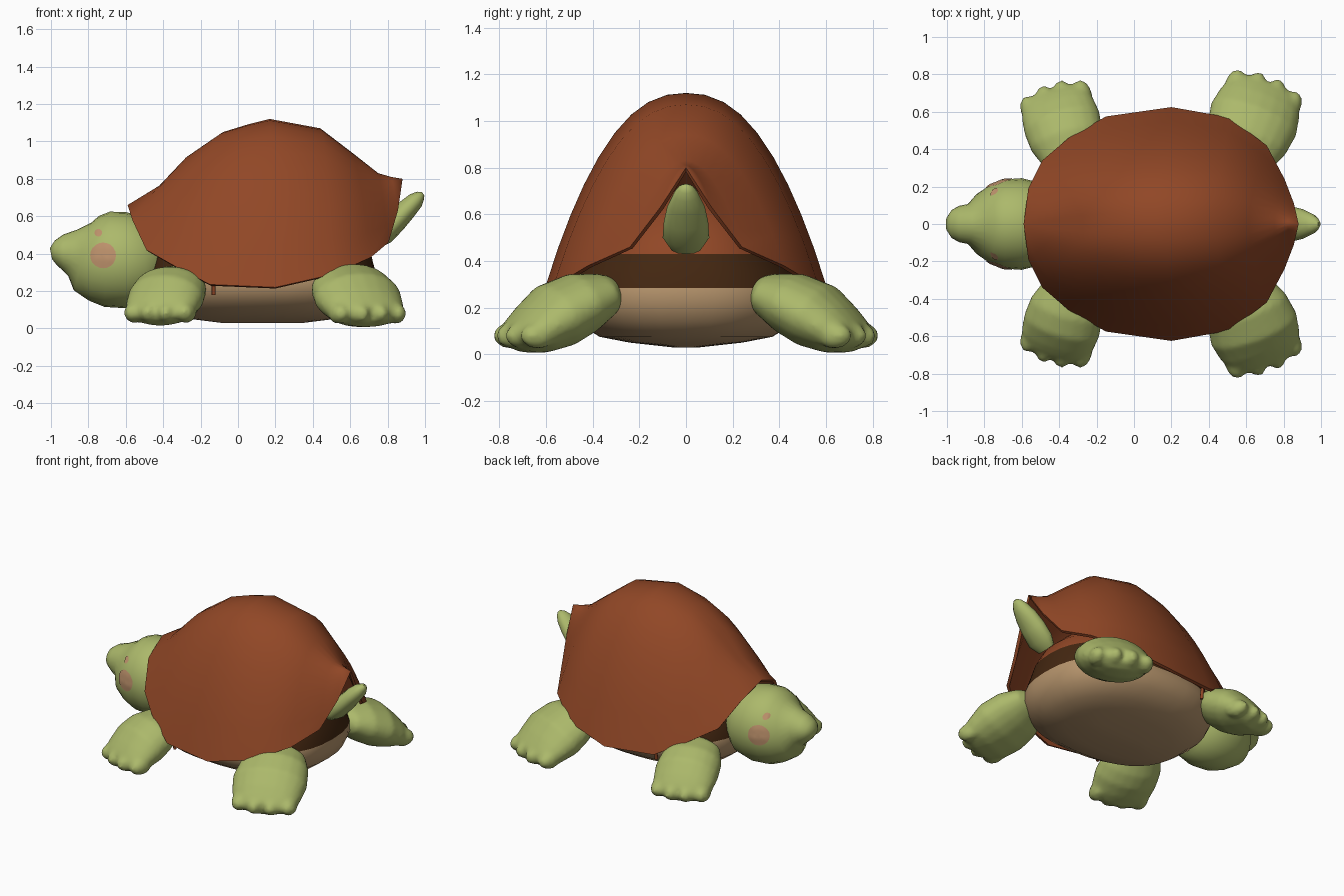
import bpy, bmesh, math
from mathutils import Vector
from mathutils.bvhtree import BVHTree

if "Cube" in bpy.data.objects:
    bpy.data.objects.remove(bpy.data.objects["Cube"])


def material(name, r, g, b):
    m = bpy.data.materials.new(name)
    m.diffuse_color = [((c / 255 + 0.055) / 1.055) ** 2.4 for c in (r, g, b)] + [1]
    m.use_nodes = True
    m.node_tree.nodes["Principled BSDF"].inputs["Base Color"].default_value = m.diffuse_color
    return m


GREEN = material("skin green", 172, 185, 107)
RUST = material("shell rust", 145, 71, 38)
TAN = material("belly tan", 182, 148, 108)
DARK = material("inner dark brown", 68, 39, 17)
PINK = material("cheek pink", 190, 146, 108)


def smooth(ob, angle=50):
    bpy.ops.object.select_all(action='DESELECT')
    ob.select_set(True)
    bpy.context.view_layer.objects.active = ob
    bpy.ops.object.shade_smooth_by_angle(angle=math.radians(angle))


def finish(bm, name, mats):
    """Turn a bmesh into a named, smooth-shaded object."""
    mesh = bpy.data.meshes.new(name)
    bm.to_mesh(mesh)
    bm.free()
    ob = bpy.data.objects.new(name, mesh)
    bpy.context.collection.objects.link(ob)
    for m in mats:
        mesh.materials.append(m)
    smooth(ob)
    return ob


def bridge(bm, rings, cap=True):
    """Skin a list of closed vertex rings."""
    n = len(rings[0])
    for a, b in zip(rings, rings[1:]):
        for j in range(n):
            k = (j + 1) % n
            bm.faces.new((a[j], a[k], b[k], b[j]))
    if cap:
        bm.faces.new(rings[0])
        bm.faces.new(rings[-1])
    bmesh.ops.recalc_face_normals(bm, faces=bm.faces)


def loft(sections, side, n=16):
    """Elliptic sections (centre, half width, half height) along a path."""
    bm = bmesh.new()
    pts = [Vector(s[0]) for s in sections]
    side = Vector(side).normalized()
    rings = []
    for i, (_, w, h) in enumerate(sections):
        tangent = pts[min(i + 1, len(pts) - 1)] - pts[max(i - 1, 0)]
        up = side.cross(tangent).normalized()
        rings.append([bm.verts.new(pts[i] + side * w * math.cos(t) + up * h * math.sin(t))
                      for t in (2 * math.pi * j / n for j in range(n))])
    bridge(bm, rings)
    return bm


# Shell: ridge (x, z) and rim (x, y, z) for each station from front to back
STATIONS = [
    ((-.59, .66), (-.59, 0, .66)),
    ((-.41, .77), (-.565, .19, .58)),
    ((-.27, .92), (-.49, .34, .42)),
    ((-.08, 1.05), (-.35, .46, .34)),
    ((.05, 1.09), (-.15, .575, .235)),
    ((.17, 1.12), (.20, .625, .22)),
    ((.44, 1.07), (.51, .57, .29)),
    ((.61, .94), (.71, .42, .38)),
    ((.75, .83), (.805, .24, .46)),
    ((.82, .81), (.855, .11, .63)),
    ((.88, .80), (.88, 0, .80)),
]
STEPS = (0, .13, .26, .375, .49, .6, .7, .79, .88, 1)
SPAN = [-s for s in STEPS[:0:-1]] + list(STEPS)
bm = bmesh.new()
grid = []
for i, ((rx, rz), (ex, ey, ez)) in enumerate(STATIONS):
    p = 1.25 + 1.07 * max(0, math.sin(math.pi * i / (len(STATIONS) - 1))) ** .6
    row = []
    for s in SPAN:
        a = abs(s)
        row.append(bm.verts.new((rx + (ex - rx) * a ** 1.5, ey * s, rz + (ez - rz) * a ** p)))
    grid.append(row)
for a, b in zip(grid, grid[1:]):
    for j in range(len(SPAN) - 1):
        bm.faces.new((a[j], b[j], b[j + 1], a[j + 1]))
bmesh.ops.remove_doubles(bm, verts=bm.verts, dist=1e-4)
shell = finish(bm, "shell", [RUST])
solid = shell.modifiers.new("thickness", 'SOLIDIFY')
solid.thickness = .02
solid.offset = -1
bpy.ops.object.modifier_apply(modifier=solid.name)
smooth(shell, 40)

# Body: tan belly, dark band above it, rust core filling the shell
LEVELS = [(.03, .22, .06), (.05, .38, .24), (.075, .49, .37), (.14, .575, .475), (.22, .61, .52),
          (.285, .61, .51), (.36, .59, .47), (.43, .575, .43), (.52, .53, .38), (.62, .42, .3),
          (.70, .25, .18)]
bm = bmesh.new()
N = 36


def squarish(c):
    return math.copysign(abs(c) ** .84, c)


bridge(bm, [[bm.verts.new((.13 + hx * squarish(math.cos(t)), hy * squarish(math.sin(t)), z))
             for t in (2 * math.pi * j / N for j in range(N))] for z, hx, hy in LEVELS])
for f in bm.faces:
    z = f.calc_center_median().z
    f.material_index = (z > .29) + (z > .43)
finish(bm, "body", [TAN, DARK, RUST])

# Head with snout and neck: (x, centre z, half width, half height)
HEAD = [(-1, .40, .035, .03), (-.975, .405, .075, .065), (-.935, .405, .097, .097),
        (-.885, .405, .107, .125), (-.83, .385, .165, .188), (-.77, .375, .21, .228),
        (-.70, .37, .238, .255), (-.60, .365, .245, .257), (-.5, .37, .22, .235),
        (-.42, .38, .16, .16), (-.38, .38, .1, .1)]
bm = loft([((x, 0, z), w, h) for x, z, w, h in HEAD], (0, 1, 0), 24)
tree = BVHTree.FromBMesh(bm)
finish(bm, "head", [GREEN])


def spot(name, x, z, r, sign):
    """Thin round patch that follows the side of the head."""
    bm = bmesh.new()

    def put(px, pz):
        hit = tree.ray_cast(Vector((px, sign, pz)), Vector((0, -sign, 0)))
        return bm.verts.new(hit[0] + hit[1] * .004 * (1 if hit[1].y * sign > 0 else -1))

    rings = [[put(x + r * q * math.cos(t), z + r * q * math.sin(t))
              for t in (2 * math.pi * j / 20 for j in range(20))] for q in (.25, .5, .75, 1)]
    bridge(bm, rings, cap=False)
    bm.faces.new(rings[0])
    bmesh.ops.recalc_face_normals(bm, faces=bm.faces)
    if sum(f.normal.y for f in bm.faces) * sign < 0:
        bmesh.ops.reverse_faces(bm, faces=bm.faces)
    finish(bm, name, [PINK])


# Legs: centre, half width, half height from hip to foot
FRONT = [((-.31, .30, .26), .08, .05), ((-.33, .35, .25), .16, .09), ((-.36, .45, .21), .2, .13),
         ((-.385, .54, .165), .21, .135), ((-.41, .62, .115), .2, .105), ((-.425, .675, .09), .175, .08),
         ((-.435, .715, .085), .12, .045)]
REAR = [((.54, .30, .27), .09, .06), ((.57, .35, .255), .17, .095), ((.60, .45, .22), .225, .135),
        ((.64, .56, .165), .245, .145), ((.675, .65, .11), .225, .115), ((.70, .715, .085), .195, .08),
        ((.715, .755, .08), .13, .045)]


def leg(name, sections, sign):
    sec = [((x, y * sign, z), w, h) for (x, y, z), w, h in sections]
    a, b = Vector(sec[0][0]), Vector(sec[-1][0])
    d = Vector((b.x - a.x, b.y - a.y, 0)).normalized()
    side = Vector((d.y, -d.x, 0))
    bm = loft(sec, side, 20)
    # toes fanned across the end of the foot, then melted into it
    width = sec[-2][1]
    for k in (-1.5, -.5, .5, 1.5):
        c = b + side * k * width * .56 - d * (.035 + .014 * k * k)
        toe = bmesh.ops.create_icosphere(bm, subdivisions=2, radius=.058)["verts"]
        for v in toe:
            v.co = c + d * v.co.x * 1.4 + side * v.co.y * .9 + Vector((0, 0, v.co.z))
    ob = finish(bm, name, [GREEN])
    melt = ob.modifiers.new("melt", 'REMESH')
    melt.mode = 'VOXEL'
    melt.voxel_size = .016
    melt.use_smooth_shade = True
    relax = ob.modifiers.new("relax", 'SMOOTH')
    relax.factor = .5
    relax.iterations = 5


for label, sign in (("right", -1), ("left", 1)):
    leg("front_leg_" + label, FRONT, sign)
    leg("rear_leg_" + label, REAR, sign)
    spot("cheek_" + label, -.72, .39, .068, sign)
    spot("brow_spot_" + label, -.745, .51, .02, sign)
    # small peg below the shell rim
    bm = loft([((-.13, .53 * sign, .28), .011, .011), ((-.13, .515 * sign, .18), .011, .011)], (1, 0, 0), 8)
    finish(bm, "rim_peg_" + label, [RUST])

# Tail
bm = loft([((.73, 0, .46), .07, .04), ((.78, 0, .50), .1, .055), ((.84, 0, .57), .095, .06),
           ((.90, 0, .635), .08, .055), ((.95, 0, .685), .055, .045), ((.975, 0, .71), .035, .028),
           ((.99, 0, .72), .015, .012)], (0, 1, 0), 12)
finish(bm, "tail", [GREEN])
